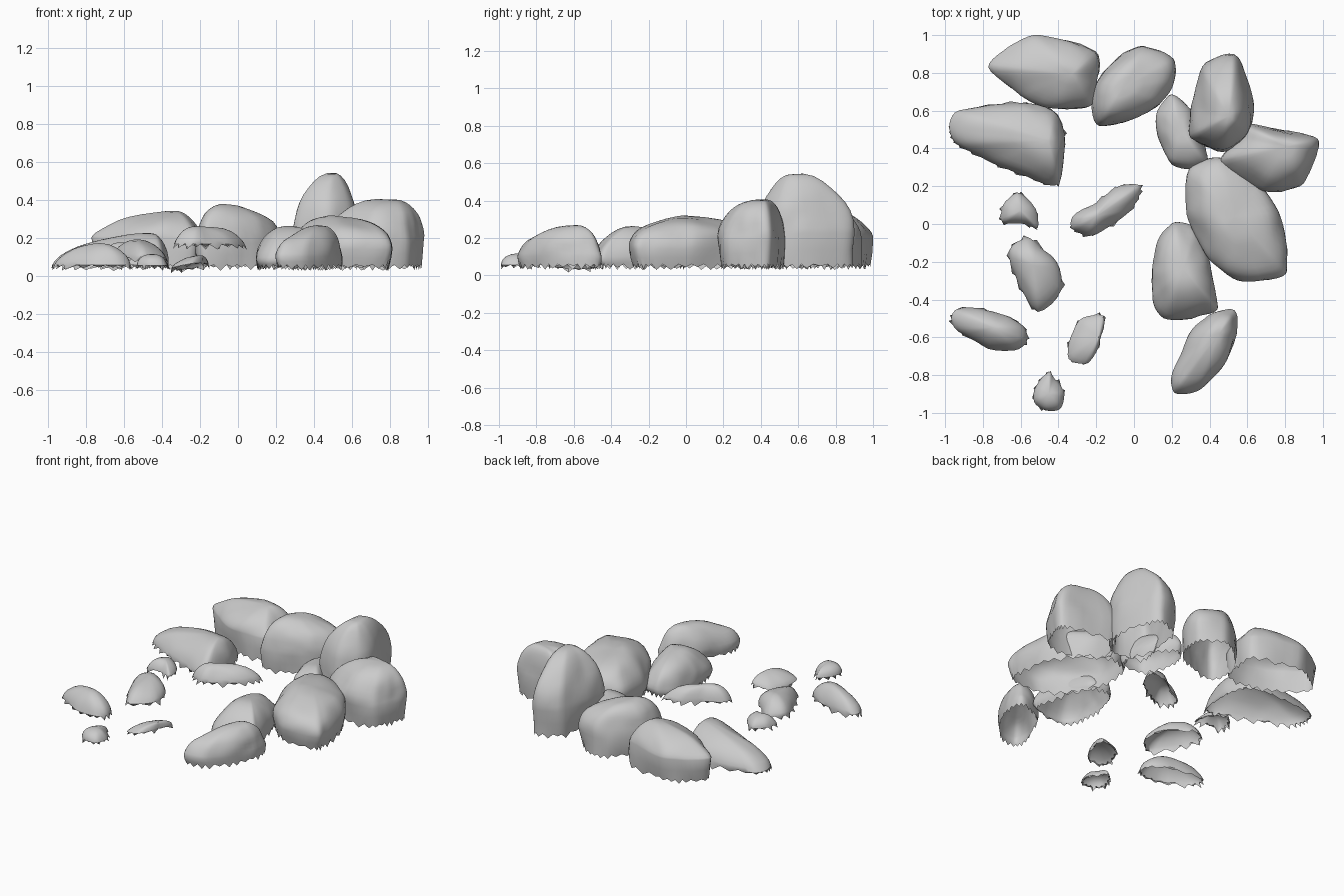
import bpy, bmesh, math, random
from mathutils import Vector, noise

random.seed(4)
cube = bpy.data.objects.get("Cube")
if cube:
    bpy.data.objects.remove(cube, do_unlink=True)

stone = bpy.data.materials.new("stone_grey")
stone.use_nodes = True
GREY = (0.6, 0.6, 0.6, 1)
stone.diffuse_color = GREY
stone.node_tree.nodes["Principled BSDF"].inputs["Base Color"].default_value = GREY


def smooth_loop(points, steps):
    """Closed curve through the plan points, only slightly rounded."""
    pts = [Vector(p) for p in points]
    out = []
    for i, b in enumerate(pts):
        a, c = pts[i - 1], pts[(i + 1) % len(pts)]
        d = pts[(i + 2) % len(pts)]
        m, n = (c - a) * 0.4, (d - b) * 0.4
        for k in range(steps):
            t = k / steps
            u = 1 - t
            out.append(b * (u * u * (1 + 2 * t)) + c * (t * t * (3 - 2 * t))
                       + m * (t * u * u) - n * (t * t * u))
    return out


def rock(name, plan, peak, top, base=0.05, belly=0.3, power=0.75, rings=10, steps=6, tilt=(0, 0)):
    """Hollow rock shell: plan outline drawn up to a peak, ragged at the foot."""
    loop = smooth_loop(plan, steps)
    summit = Vector(peak)
    lean = Vector(tilt)
    waist = base + belly * (top - base)
    bm = bmesh.new()

    def ring(scale, z, rough=0.02):
        verts = []
        for p in loop:
            q = (summit + (p - summit) * scale).to_3d()
            q.z = z + lean.dot(p - summit) * scale
            bump = noise.noise(q * 6) * rough + noise.noise(q * 15) * rough * 0.3
            q += (p - summit).to_3d().normalized() * bump * scale
            q.z += noise.noise(q * 5 + Vector((7, 3, 1))) * rough * (z - base) / (top - base)
            verts.append(bm.verts.new(q))
        return verts

    # Ragged foot: the rim points drop, and splay on thin slabs
    foot = ring(0.94 if belly else 1.0, base)
    splay = 0.0 if belly else 0.015
    for i, v in enumerate(foot):
        out = (loop[i] - summit).to_3d().normalized()
        tooth = random.uniform(0.3, 1) * (i % 2)
        v.co += out * splay * (tooth * 2 - 1)
        v.co.z += 0.01 - 0.032 * tooth

    # Undercut and dome
    layers = [foot]
    if belly:
        layers.append(ring(0.98, base + 0.5 * (waist - base)))
    for k in range(rings):
        a = (k + (0 if belly else 0.6)) / rings * math.pi / 2
        layers.append(ring(math.cos(a) ** power, waist + (top - waist) * math.sin(a) ** (power + 0.3)))
    for low, high in zip(layers, layers[1:]):
        for i in range(len(loop)):
            j = (i + 1) % len(loop)
            bm.faces.new((low[i], low[j], high[j], high[i]))
    crown = layers[-1]
    tip = bm.verts.new((*summit, sum(v.co.z for v in crown) / len(loop)))
    for i in range(len(loop)):
        bm.faces.new((crown[i], crown[(i + 1) % len(loop)], tip))
    bm.normal_update()
    if tip.normal.z < 0:
        bmesh.ops.reverse_faces(bm, faces=bm.faces)

    mesh = bpy.data.meshes.new(name)
    bm.to_mesh(mesh)
    bm.free()
    mesh.materials.append(stone)
    obj = bpy.data.objects.new(name, mesh)
    bpy.context.collection.objects.link(obj)
    bpy.ops.object.select_all(action='DESELECT')
    obj.select_set(True)
    bpy.context.view_layer.objects.active = obj
    bpy.ops.object.shade_smooth_by_angle(angle=math.radians(50))


# Large rocks along the back
rock("back_left_rock", [(-.77, .83), (-.65, .95), (-.5, 1), (-.2, .92), (-.19, .75), (-.23, .62), (-.42, .61), (-.6, .68)],
     (-.33, .79), .345, belly=.52, power=1.1)
rock("back_middle_rock", [(-.23, .65), (-.2, .76), (-.06, .9), (.06, .95), (.2, .87), (.21, .76), (.14, .63), (0, .55), (-.18, .52)],
     (-.06, .72), .37, belly=.38)
rock("left_rock", [(-.97, .5), (-.92, .6), (-.6, .64), (-.42, .6), (-.36, .45), (-.39, .22), (-.5, .22), (-.75, .32), (-.94, .42)],
     (-.45, .44), .22, belly=0, power=.95)
rock("tall_rock", [(.52, .91), (.36, .84), (.31, .6), (.29, .45), (.47, .38), (.6, .47), (.63, .62), (.58, .83)],
     (.5, .57), .545, belly=.35, power=.95)

# Large rocks down the left-hand side
rock("wedge_rock", [(.2, .68), (.13, .6), (.13, .47), (.2, .31), (.38, .31), (.38, .4), (.3, .6)],
     (.25, .48), .22)
rock("outer_rock", [(.98, .42), (.92, .47), (.6, .53), (.54, .45), (.46, .33), (.67, .18), (.88, .2), (.95, .3)],
     (.81, .41), .405, belly=.38, power=.78)
rock("big_rock", [(.45, .36), (.3, .28), (.28, .05), (.38, -.15), (.55, -.3), (.78, -.28), (.81, -.2), (.78, .03), (.65, .24)],
     (.53, .04), .31, belly=.35, power=.7)
rock("inner_rock", [(.21, .02), (.12, -.08), (.09, -.25), (.1, -.4), (.18, -.5), (.42, -.47), (.44, -.4), (.4, -.2), (.33, -.03)],
     (.26, -.24), .265, belly=.15, power=.95)
rock("front_rock", [(.4, -.48), (.53, -.46), (.55, -.58), (.48, -.75), (.35, -.88), (.21, -.9), (.21, -.78), (.3, -.58)],
     (.45, -.58), .265, belly=.25, power=.9)

# Small thin slabs
slab = dict(belly=0, power=.95, rings=7, steps=4)
rock("middle_slab", [(-.33, -.03), (-.32, .04), (-.2, .12), (-.08, .2), (.03, .21), (.03, .15), (-.03, .06), (-.15, -.02), (-.24, -.06)],
     (-.2, .04), .27, base=.16, **slab)
rock("upper_pebble", [(-.62, .17), (-.7, .1), (-.7, .01), (-.58, 0), (-.51, -.02), (-.53, .08)],
     (-.6, .07), .18, base=.11, **slab)
rock("middle_pebble", [(-.55, -.07), (-.66, -.14), (-.63, -.3), (-.51, -.46), (-.38, -.35), (-.4, -.2)],
     (-.53, -.22), .19, base=.09, **slab)
rock("side_slab", [(-.97, -.5), (-.93, -.45), (-.75, -.46), (-.6, -.54), (-.57, -.62), (-.63, -.67), (-.77, -.65), (-.94, -.57)],
     (-.74, -.55), .165, **slab)
rock("front_pebble", [(-.28, -.49), (-.16, -.48), (-.17, -.62), (-.24, -.73), (-.34, -.71), (-.34, -.6)],
     (-.19, -.6), .11, base=.06, tilt=(.2, -.1), **slab)
rock("end_pebble", [(-.45, -.77), (-.52, -.85), (-.53, -.94), (-.47, -.99), (-.39, -.98), (-.36, -.9), (-.42, -.82)],
     (-.45, -.9), .12, **slab)
